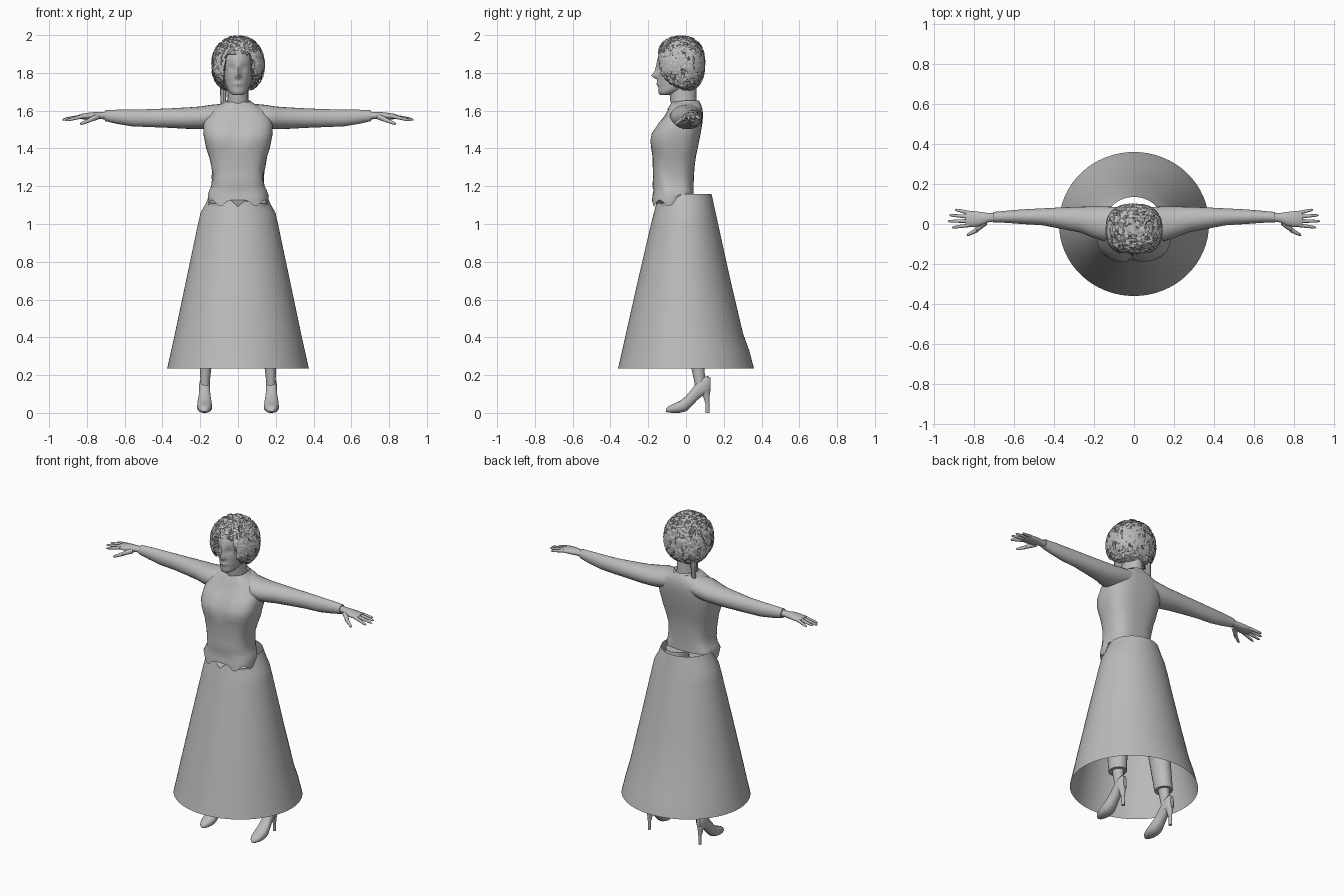
import bpy, bmesh, math, random
from mathutils import Vector

random.seed(4)
grey = bpy.data.materials.new("plain grey")
grey.diffuse_color = (0.5, 0.5, 0.5, 1)


def finish(name, bm, angle=40, closed=True):
    """Turn a bmesh into a shaded object."""
    if closed:
        bmesh.ops.recalc_face_normals(bm, faces=bm.faces)
    me = bpy.data.meshes.new(name)
    bm.to_mesh(me)
    bm.free()
    me.materials.append(grey)
    ob = bpy.data.objects.new(name, me)
    bpy.context.collection.objects.link(ob)
    if angle:
        bpy.ops.object.select_all(action='DESELECT')
        ob.select_set(True)
        bpy.context.view_layer.objects.active = ob
        bpy.ops.object.shade_smooth_by_angle(angle=math.radians(angle))
    return ob


def sgn_pow(v, p):
    return math.copysign(abs(v) ** p, v)


def loft(name, rings, n=24, caps=True, p=1.0, angle=40, warp=None, bm=None):
    """Skin rounded rings given as (centre, u axis, v axis)."""
    own = bm is None
    bm = bm or bmesh.new()
    rows = []
    for c, u, v in rings:
        row = []
        for i in range(n):
            a = 2 * math.pi * i / n
            co = Vector(c) + Vector(u) * sgn_pow(math.cos(a), p) + Vector(v) * sgn_pow(math.sin(a), p)
            row.append(bm.verts.new(warp(co) if warp else co))
        rows.append(row)
    for r, s in zip(rows, rows[1:]):
        for i in range(n):
            j = (i + 1) % n
            bm.faces.new((r[i], r[j], s[j], s[i]))
    if caps:
        bm.faces.new(rows[0][::-1])
        bm.faces.new(rows[-1])
    return finish(name, bm, angle) if own else bm


def level(z, hx, y0, y1):
    """Horizontal ring from half width and front/back limits."""
    return ((0, (y0 + y1) / 2, z), (hx, 0, 0), (0, (y1 - y0) / 2, 0))


def across(x, y0, y1, z0, z1):
    """Ring facing along x."""
    return ((x, (y0 + y1) / 2, (z0 + z1) / 2), (0, (y1 - y0) / 2, 0), (0, 0, (z1 - z0) / 2))


# Skirt: open flared shell
loft("skirt", [level(0.235, 0.375, -0.36, 0.36), level(0.33, 0.354, -0.338, 0.335),
               level(0.42, 0.334, -0.318, 0.302), level(0.70, 0.275, -0.255, 0.236),
               level(1.0, 0.212, -0.185, 0.170), level(1.06, 0.198, -0.17, 0.157),
               level(1.11, 0.17, -0.157, 0.146), level(1.16, 0.15, -0.147, 0.135)],
     n=64, caps=False)


# Blouse body: bust, creases at the waist and ragged hem
def blouse(co):
    a = math.atan2(co.y + 0.06, co.x)
    if co.z < 1.13:
        back = max(0, min(1, (co.y + 0.08) / 0.10))
        co.z += 0.018 * math.sin(a * 9) + 0.06 * back
    elif co.z < 1.30:
        k = 1 + 0.035 * math.sin(a * 7 + co.z * 40)
        co.x *= k
    if 1.40 < co.z < 1.54 and co.y < -0.1:
        co.y += 0.02 * math.exp(-(co.x / 0.03) ** 2)
    return co


loft("blouse", [level(1.11, 0.155, -0.18, 0.035), level(1.15, 0.158, -0.178, 0.04),
                level(1.18, 0.148, -0.172, 0.04), level(1.20, 0.138, -0.178, 0.04),
                level(1.25, 0.136, -0.174, 0.042), level(1.30, 0.14, -0.176, 0.045),
                level(1.36, 0.155, -0.178, 0.053), level(1.40, 0.168, -0.184, 0.062),
                level(1.44, 0.176, -0.192, 0.07), level(1.48, 0.184, -0.184, 0.078),
                level(1.53, 0.183, -0.15, 0.086), level(1.57, 0.175, -0.115, 0.09),
                level(1.605, 0.145, -0.095, 0.088), level(1.63, 0.10, -0.085, 0.08),
                level(1.645, 0.07, -0.075, 0.07)],
     n=44, p=0.72, warp=blouse, angle=35)

# Neck
loft("neck", [level(1.60, 0.065, -0.07, 0.06), level(1.66, 0.055, -0.085, 0.055),
              level(1.76, 0.055, -0.09, 0.055)], n=20)


# Head with nose, lips and eye sockets pressed into the face
def face(co):
    if co.y < -0.06:
        x, z = co.x, co.z
        g = lambda cx, cz, sx, sz: math.exp(-((x - cx) / sx) ** 2 - ((z - cz) / sz) ** 2)
        co.y -= 0.032 * g(0, 1.785, 0.013, 0.016) + 0.014 * g(0, 1.815, 0.01, 0.025)
        co.y -= 0.010 * g(0, 1.742, 0.024, 0.010)
        co.y += 0.012 * (g(-0.032, 1.825, 0.018, 0.012) + g(0.032, 1.825, 0.018, 0.012))
    return co


head = [(1.682, 0.022, -0.135, -0.09), (1.69, 0.038, -0.144, -0.06), (1.705, 0.050, -0.147, -0.02),
        (1.72, 0.058, -0.146, 0.02), (1.732, 0.063, -0.147, 0.04), (1.742, 0.066, -0.148, 0.05),
        (1.752, 0.068, -0.148, 0.055), (1.765, 0.071, -0.148, 0.06), (1.775, 0.073, -0.149, 0.06),
        (1.785, 0.074, -0.149, 0.065), (1.797, 0.075, -0.149, 0.065), (1.81, 0.076, -0.15, 0.07),
        (1.825, 0.077, -0.151, 0.07), (1.84, 0.078, -0.153, 0.07), (1.87, 0.078, -0.152, 0.07),
        (1.91, 0.072, -0.14, 0.06), (1.94, 0.05, -0.11, 0.04)]
loft("head", [level(*r) for r in head], n=56, warp=face, angle=60)


# Hair: tousled cap with an opening for the face
def hair_point(d, lift=1.0):
    c = Vector((0, -0.028, 1.85))
    q = Vector([sgn_pow(k, 0.82) for k in d])
    bottom = 0.15 if d.y > 0 else 0.13
    co = Vector((q.x * 0.137, q.y * 0.125, q.z * (0.142 if d.z > 0 else bottom)))
    co.x *= 1 - 0.12 * max(0, d.z)
    return c + co * lift


def over_face(co):
    return co.y < -0.07 and abs(co.x) < 0.074 - 0.15 * max(0, co.z - 1.8) and co.z < 1.895


bm = bmesh.new()
bmesh.ops.create_icosphere(bm, subdivisions=5, radius=1)
for v in bm.verts:
    v.co = hair_point(v.co.normalized(), random.uniform(0.92, 1.02))
    if over_face(v.co) or (v.co.z < 1.74 and v.co.y < -0.06):
        v.co.y = max(v.co.y, -0.06)
finish("hair_cap", bm, 0)

# Hair locks: short curved blades swept down from the crown
bm = bmesh.new()
made = 0
while made < 620:
    d = Vector([random.gauss(0, 1) for _ in range(3)]).normalized()
    if d.z < -0.85:
        continue
    down = (Vector((0, 0, -1)) + d * d.z)
    down += Vector([random.uniform(-0.5, 0.5) for _ in range(3)])
    down = (down - d * down.dot(d)).normalized()
    side = d.cross(down)
    pts = []
    for t, w, lift in ((0, 0.03, 0.98), (0.17, 0.075, 1.045), (0.36, 0.0, 1.03)):
        mid = d + down * t
        for s in ((-1, 1) if w else (0,)):
            pts.append(hair_point((mid + side * w * s).normalized(), lift))
    if any(over_face(q) or q.z < 1.70 for q in pts):
        continue
    a, b, c, e, f = [bm.verts.new(q) for q in pts]
    bm.faces.new((a, c, e, b))
    bm.faces.new((c, f, e))
    made += 1
finish("hair_locks", bm, 0, closed=False)

# Loose strand hanging behind one side of the neck
loft("hair_strand", [((-0.078, 0.035, 1.615), (0.014, 0, 0), (0, 0.012, 0)),
                     ((-0.078, 0.035, 1.68), (0.016, 0, 0), (0, 0.016, 0)),
                     ((-0.075, 0.03, 1.76), (0.022, 0, 0), (0, 0.02, 0))], n=8)

# Collar band with two points meeting at the throat
bm = bmesh.new()
rows = []
for i in range(33):
    a = -math.pi / 2 + 2 * math.pi * i / 32
    f = abs(1 - i / 16) ** 4
    cx, cy = math.cos(a), math.sin(a)
    rows.append((bm.verts.new((cx * 0.066, cy * 0.078 - 0.01, 1.655 - 0.035 * f)),
                 bm.verts.new((cx * 0.098, cy * 0.092 - 0.01, 1.628 - 0.03 * f))))
for r, s in zip(rows, rows[1:]):
    bm.faces.new((r[0], r[1], s[1], s[0]))
finish("collar", bm, 40, closed=False)


def limb(bm, p, q, r0, r1):
    """Tapered round finger segment chain."""
    p, q = Vector(p), Vector(q)
    d = (q - p).normalized()
    u = d.orthogonal().normalized()
    v = d.cross(u)
    loft("", [(p + (q - p) * t, u * r, v * r) for t, r in
              ((0, r0), (0.5, (r0 + r1) / 2), (0.9, r1), (1, r1 * 0.4))], n=10, bm=bm)


for side, s in (("left", 1), ("right", -1)):
    # Sleeve
    sleeve = [(0.08, -0.06, 0.085, 1.52, 1.637), (0.15, -0.085, 0.088, 1.505, 1.63),
              (0.20, -0.07, 0.088, 1.502, 1.622), (0.27, -0.042, 0.086, 1.504, 1.617),
              (0.36, -0.025, 0.083, 1.509, 1.612), (0.46, -0.006, 0.078, 1.513, 1.608),
              (0.56, 0.0, 0.073, 1.517, 1.606), (0.64, 0.006, 0.066, 1.53, 1.605),
              (0.705, 0.008, 0.06, 1.545, 1.602)]
    loft(side + "_sleeve", [across(s * x, *r) for x, *r in sleeve], n=24)

    # Hand with four fingers and a thumb
    bm = bmesh.new()
    palm = [(0.69, 0.014, 0.053, 1.552, 1.596), (0.73, 0.008, 0.055, 1.556, 1.592),
            (0.765, -0.008, 0.06, 1.553, 1.592), (0.80, -0.016, 0.064, 1.553, 1.588),
            (0.83, -0.013, 0.064, 1.555, 1.583), (0.842, -0.008, 0.06, 1.56, 1.578)]
    loft("", [across(s * x, *r) for x, *r in palm], n=20, bm=bm)
    for y0, x1, y1, z1 in ((0.055, 0.895, 0.072, 1.556), (0.036, 0.922, 0.044, 1.556),
                           (0.015, 0.93, 0.014, 1.552), (-0.005, 0.91, -0.018, 1.548)):
        limb(bm, (s * 0.82, y0, 1.57), (s * x1, y1, z1), 0.0105, 0.0065)
    limb(bm, (s * 0.745, 0.008, 1.568), (s * 0.79, -0.032, 1.548), 0.016, 0.011)
    limb(bm, (s * 0.785, -0.03, 1.55), (s * 0.835, -0.057, 1.529), 0.0115, 0.007)
    finish(side + "_hand", bm, 50)

    # Trouser leg and ankle
    def post(z, x, y, r):
        return ((s * x, y, z), (r, 0, 0), (0, r * 1.15, 0))
    loft(side + "_trouser_leg", [post(0.25, 0.172, 0.06, 0.05), post(0.55, 0.155, 0.03, 0.062),
                                 post(0.85, 0.115, -0.02, 0.078), post(1.12, 0.08, -0.05, 0.075)], n=20)
    loft(side + "_ankle", [post(0.11, 0.175, 0.078, 0.026), post(0.17, 0.174, 0.072, 0.025),
                           post(0.23, 0.172, 0.064, 0.03), post(0.30, 0.17, 0.06, 0.036)], n=16)

    # High heeled shoe: y, half width, sole height, top height
    shoe = [(-0.107, 0.008, 0.006, 0.018), (-0.095, 0.022, 0.002, 0.034), (-0.07, 0.034, 0.0, 0.046),
            (-0.035, 0.040, 0.0, 0.062), (0.0, 0.038, 0.008, 0.088), (0.03, 0.032, 0.035, 0.125),
            (0.06, 0.029, 0.068, 0.165), (0.09, 0.029, 0.092, 0.188), (0.115, 0.026, 0.10, 0.195),
            (0.13, 0.012, 0.115, 0.185)]
    loft(side + "_shoe", [((s * 0.177, y, (a + b) / 2), (w, 0, 0), (0, 0, (b - a) / 2))
                          for y, w, a, b in shoe], n=20, p=0.85)
    loft(side + "_heel", [post(0.0, 0.177, 0.114, 0.009), post(0.05, 0.177, 0.113, 0.009),
                          post(0.09, 0.177, 0.107, 0.016), post(0.12, 0.177, 0.10, 0.025)], n=14)
